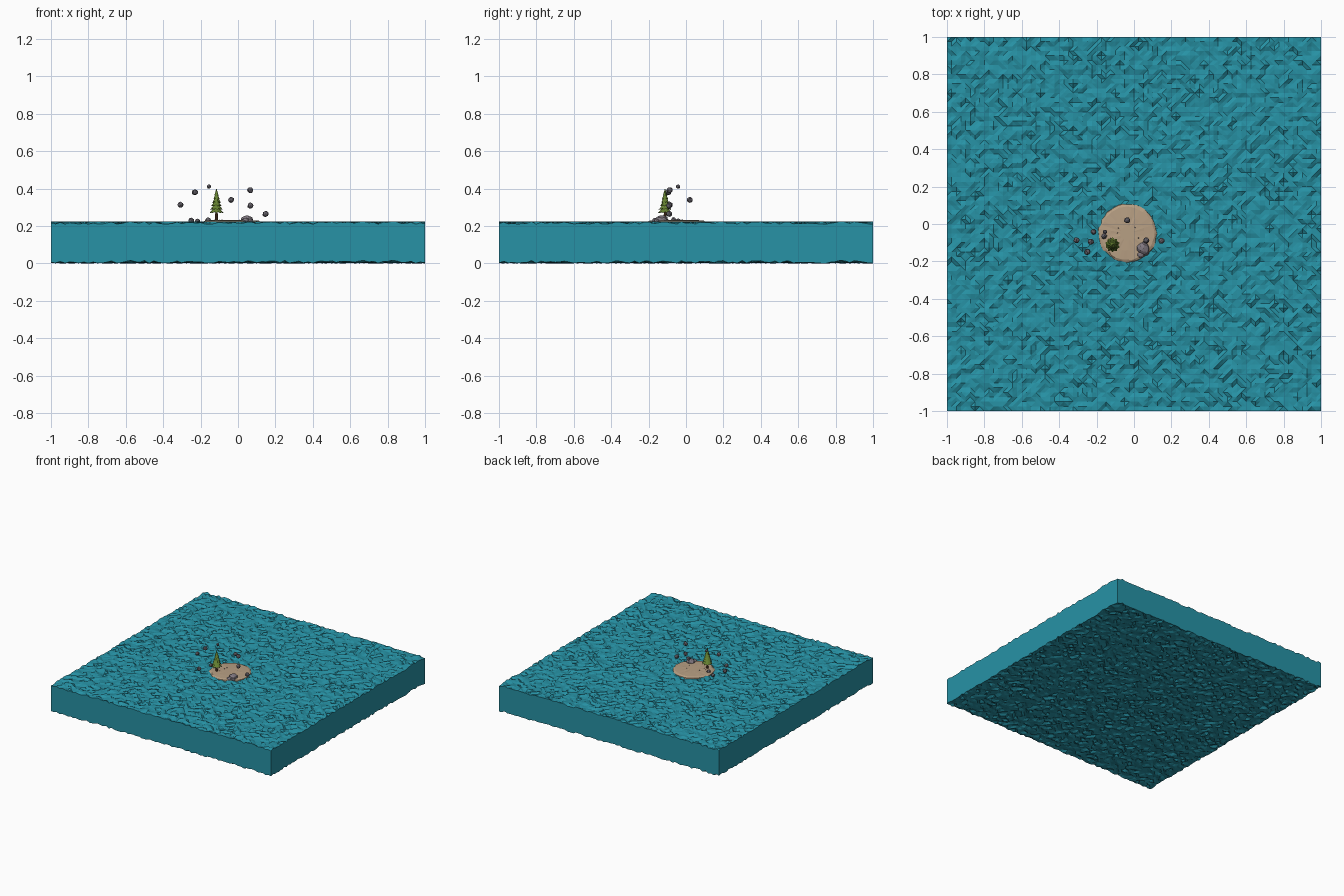
import bpy, bmesh, math, random
from mathutils import Vector

if "Cube" in bpy.data.objects:
    bpy.data.objects.remove(bpy.data.objects["Cube"])

random.seed(7)


def material(name, color):
    m = bpy.data.materials.new(name)
    m.diffuse_color = (*color, 1)
    m.use_nodes = True
    m.node_tree.nodes["Principled BSDF"].inputs["Base Color"].default_value = m.diffuse_color
    return m


WATER = material("water_blue", (0.02, 0.29, 0.38))
SAND = material("sand", (0.48, 0.35, 0.23))
STONE = material("stone_grey", (0.12, 0.11, 0.13))
PALE = material("stone_pale", (0.22, 0.19, 0.22))
LEAF = material("leaf_green", (0.13, 0.22, 0.03))
BARK = material("bark", (0.12, 0.05, 0.025))


def finish(bm, name, mat):
    bmesh.ops.recalc_face_normals(bm, faces=bm.faces)
    mesh = bpy.data.meshes.new(name)
    bm.to_mesh(mesh)
    bm.free()
    ob = bpy.data.objects.new(name, mesh)
    mesh.materials.append(mat)
    bpy.context.collection.objects.link(ob)
    return ob


# Choppy sea: a rippled grid given thickness by a straight extrusion
def sea():
    bm = bmesh.new()
    bmesh.ops.create_grid(bm, x_segments=80, y_segments=80, size=1)
    for v in bm.verts:
        v.co.z = 0.217 + random.uniform(-0.008, 0.008)
    bmesh.ops.triangulate(bm, faces=bm.faces)
    ext = bmesh.ops.extrude_face_region(bm, geom=bm.faces[:], use_keep_orig=True)
    for g in ext["geom"]:
        if isinstance(g, bmesh.types.BMVert):
            g.co.z -= 0.209
    finish(bm, "sea", WATER)


# Sand island: flattened mound with a ragged shoreline
def island():
    bm = bmesh.new()
    n = 40
    rings = []
    for r, z in [(0.158, 0.205), (0.155, 0.222), (0.142, 0.229), (0.09, 0.231), (0.04, 0.232)]:
        ring = []
        for i in range(n):
            a = math.tau * i / n
            k = r + random.uniform(-0.004, 0.004)
            ring.append(bm.verts.new((-0.035 + k * math.cos(a), -0.05 + k * math.sin(a),
                                      z + random.uniform(-0.001, 0.001))))
        rings.append(ring)
    for lo, hi in zip(rings, rings[1:]):
        for i in range(n):
            j = (i + 1) % n
            bm.faces.new((lo[i], lo[j], hi[j], hi[i]))
    bm.faces.new(rings[0])
    bm.faces.new(rings[-1])
    finish(bm, "sand_island", SAND)


def rock(name, pos, size, mat=STONE):
    bm = bmesh.new()
    bmesh.ops.create_icosphere(bm, subdivisions=2, radius=1)
    for v in bm.verts:
        k = random.uniform(0.87, 1.08)
        v.co = Vector(pos) + Vector([c * s * k for c, s in zip(v.co, size)])
    finish(bm, name, mat)


# Tree: tapered trunk under stacked jagged skirts of needles
def tree(x, y):
    bm = bmesh.new()
    bmesh.ops.create_cone(bm, cap_ends=True, segments=8, radius1=0.009, radius2=0.005, depth=0.08)
    bmesh.ops.translate(bm, verts=bm.verts, vec=(x, y, 0.26))
    finish(bm, "tree_trunk", BARK)
    bm = bmesh.new()
    n, tiers = 20, 6
    for t in range(tiers):
        z = 0.272 + t * 0.0185
        r = 0.040 - t * 0.0056
        tip = bm.verts.new((x, y, z + 0.038))
        hub = bm.verts.new((x, y, z + 0.006))
        rim = []
        for i in range(n):
            a = math.tau * (i + t * 0.4) / n
            k = r * ((1.0 if i % 2 else 0.8) + random.uniform(-0.04, 0.04))
            rim.append(bm.verts.new((x + k * math.cos(a), y + k * math.sin(a),
                                     z + (-0.004 if i % 2 else 0.004))))
        for i in range(n):
            j = (i + 1) % n
            bm.faces.new((rim[i], rim[j], tip))
            bm.faces.new((rim[j], rim[i], hub))
    finish(bm, "tree_needles", LEAF)


sea()
island()
tree(-0.115, -0.112)

# Floating stones
for i, p in enumerate([(-0.308, -0.087, 0.313), (-0.23, -0.095, 0.38), (-0.155, -0.042, 0.411),
                       (-0.037, 0.02, 0.34), (0.065, -0.088, 0.391), (0.066, -0.09, 0.308),
                       (0.147, -0.09, 0.265)]):
    s = 0.0115 if i == 2 else 0.0165
    rock(f"floating_stone_{i}", p, (s, s, s))

# Stones lying in the water and on the shore
for i, (p, s) in enumerate([((-0.25, -0.15, 0.229), 0.016), ((-0.216, -0.042, 0.226), 0.014),
                            ((-0.16, -0.066, 0.231), 0.015)]):
    rock(f"shore_stone_{i}", p, (s, s, s))
rock("boulder_large", (0.05, -0.13, 0.233), (0.034, 0.036, 0.024), PALE)
rock("boulder_small", (0.038, -0.165, 0.228), (0.02, 0.018, 0.016), PALE)
rock("boulder_flat", (0.065, -0.155, 0.226), (0.016, 0.014, 0.014), PALE)

# Pebbles scattered on the sand
for i in range(6):
    a, r = random.uniform(0, math.tau), random.uniform(0.02, 0.11)
    rock(f"pebble_{i}", (-0.035 + r * math.cos(a), -0.05 + r * math.sin(a), 0.231),
         (0.003, 0.003, 0.003))
